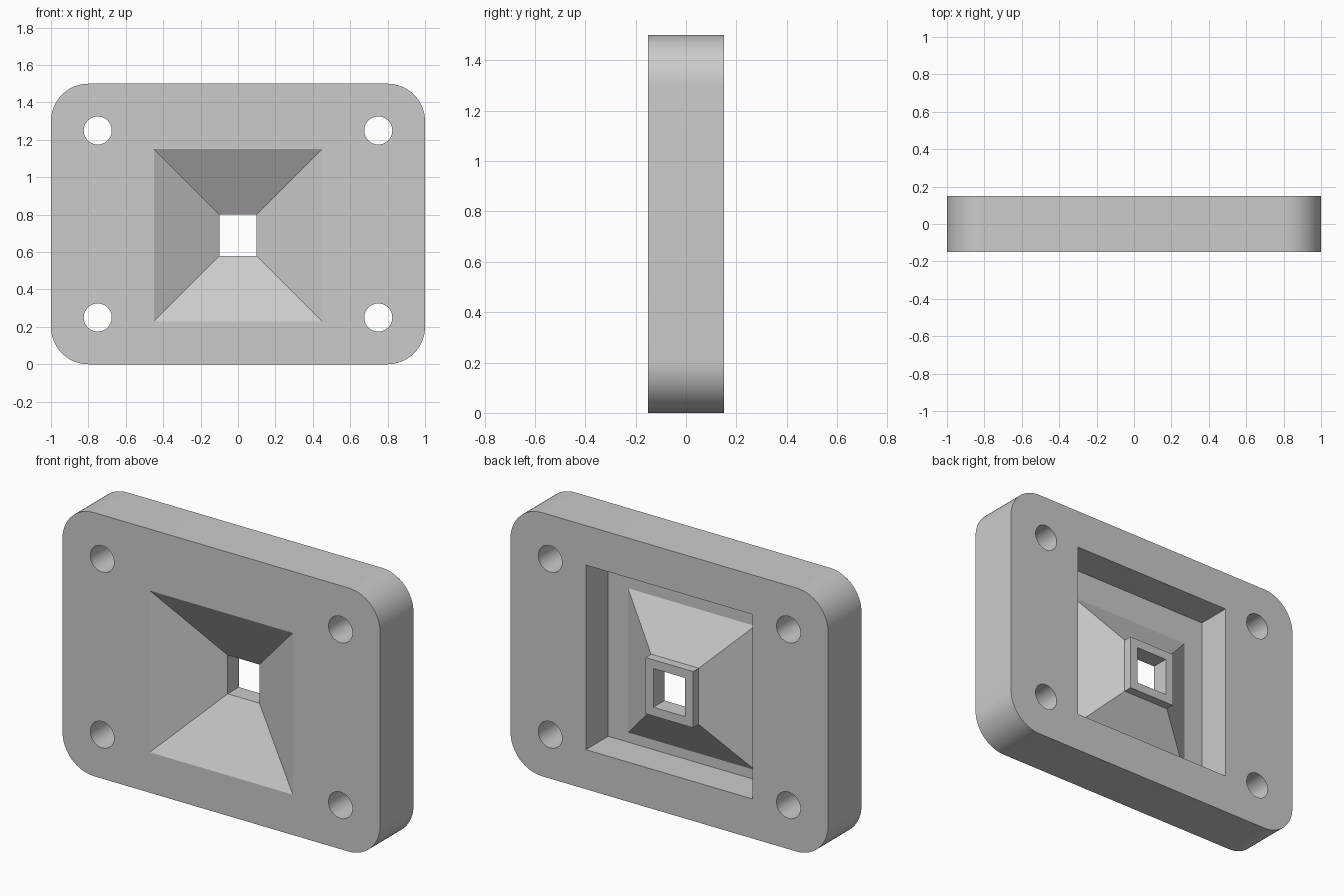
import bpy, bmesh, math

old = bpy.data.objects.get("Cube")
if old:
    bpy.data.objects.remove(old, do_unlink=True)

# Main measurements
WIDTH, HEIGHT, HALF_DEPTH = 2.0, 1.5, 0.15
MID_Z, FUNNEL_Z = 0.75, 0.69

grey = bpy.data.materials.new("plain grey")
grey.use_nodes = True
colour = (0.6, 0.6, 0.6, 1)
grey.diffuse_color = colour
grey.node_tree.nodes["Principled BSDF"].inputs["Base Color"].default_value = colour


def rectangle(cx, cz, hx, hz):
    return [(cx - hx, cz - hz), (cx + hx, cz - hz), (cx + hx, cz + hz), (cx - hx, cz + hz)]


def arc(cx, cz, r, start, sweep, steps):
    angles = [math.radians(start + sweep * i / steps) for i in range(steps + 1)]
    return [(cx + r * math.cos(a), cz + r * math.sin(a)) for a in angles]


def loft(name, sections):
    """Closed solid through (y, outline) sections ordered front to back."""
    bm = bmesh.new()
    rings = [[bm.verts.new((x, y, z)) for x, z in outline] for y, outline in sections]
    for a, b in zip(rings, rings[1:]):
        for i in range(len(a)):
            j = (i + 1) % len(a)
            bm.faces.new((a[i], a[j], b[j], b[i]))
    bm.faces.new(rings[0])
    bm.faces.new(rings[-1])
    bmesh.ops.recalc_face_normals(bm, faces=bm.faces)
    mesh = bpy.data.meshes.new(name)
    bm.to_mesh(mesh)
    bm.free()
    mesh.materials.append(grey)
    obj = bpy.data.objects.new(name, mesh)
    bpy.context.collection.objects.link(obj)
    return obj


def combine(target, tool, operation):
    mod = target.modifiers.new(tool.name, "BOOLEAN")
    mod.operation, mod.solver, mod.object = operation, "EXACT", tool
    bpy.context.view_layer.objects.active = target
    bpy.ops.object.modifier_apply(modifier=mod.name)
    bpy.data.objects.remove(tool, do_unlink=True)


# Rounded plate
radius = 0.2
outline = []
for k, (sx, sz) in enumerate([(1, 1), (-1, 1), (-1, -1), (1, -1)]):
    outline += arc(sx * (WIDTH / 2 - radius), MID_Z + sz * (HEIGHT / 2 - radius),
                   radius, 90 * k, 90, 16)
plate = loft("funnel_plate", [(-HALF_DEPTH, outline), (HALF_DEPTH, outline)])

# Square recess in the back
recess = rectangle(0, MID_Z, 0.525, 0.525)
combine(plate, loft("recess_cutter", [(-0.05, recess), (0.3, recess)]), "DIFFERENCE")

# Funnel shell rising from the recess floor, ending in a short square spout
base = rectangle(0, FUNNEL_Z, 0.40, 0.41)
spout = rectangle(0, FUNNEL_Z, 0.15, 0.16)
combine(plate, loft("funnel_shell", [(-0.1, base), (-0.05, base), (0.1, spout),
                                     (HALF_DEPTH, spout)]), "UNION")

# Tapered opening through the front and the spout
mouth = rectangle(0, FUNNEL_Z, 0.625, 0.635)
throat = rectangle(0, FUNNEL_Z, 0.10, 0.11)
combine(plate, loft("funnel_cutter", [(-0.25, mouth), (0.05, throat), (0.3, throat)]),
        "DIFFERENCE")

# Four bolt holes
for x in (-0.75, 0.75):
    for z in (0.25, 1.25):
        circle = arc(x, z, 0.075, 0, 360, 40)[:-1]
        combine(plate, loft("bolt_hole_cutter", [(-0.3, circle), (0.3, circle)]), "DIFFERENCE")

# Smooth rounded corners and holes, crisp elsewhere
bpy.ops.object.select_all(action="DESELECT")
plate.select_set(True)
bpy.context.view_layer.objects.active = plate
bpy.ops.object.shade_smooth_by_angle(angle=math.radians(20))
